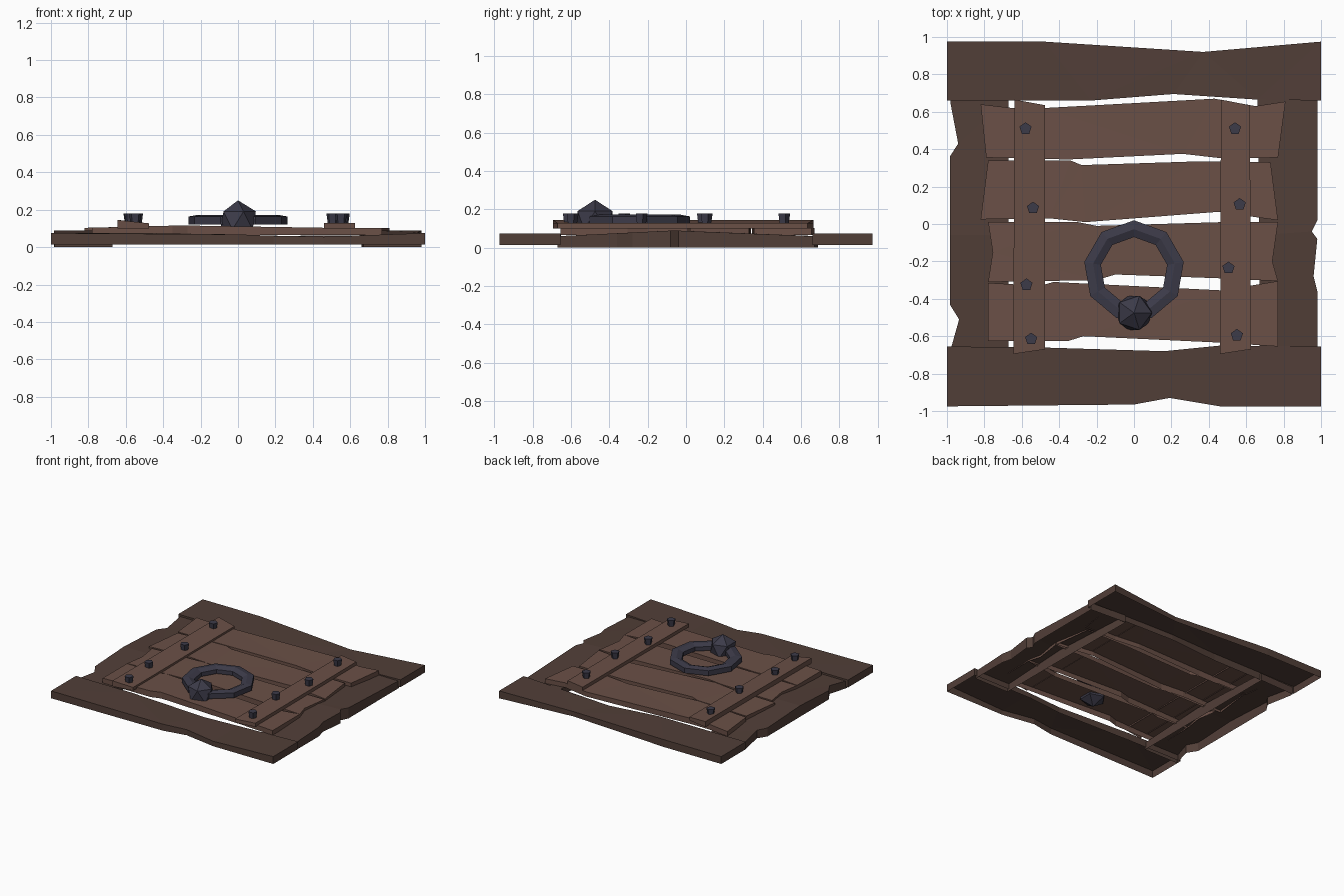
import bpy, bmesh
from math import sin, cos, pi

if "Cube" in bpy.data.objects:
    bpy.data.objects.remove(bpy.data.objects["Cube"])


def material(name, rgb):
    m = bpy.data.materials.new(name)
    m.diffuse_color = (*rgb, 1)
    m.use_nodes = True
    m.node_tree.nodes["Principled BSDF"].inputs["Base Color"].default_value = m.diffuse_color
    return m


DARK = material("dark_wood", (0.083, 0.049, 0.039))
WOOD = material("wood", (0.145, 0.080, 0.062))
IRON = material("iron", (0.045, 0.043, 0.066))


def finish(name, bm, mat):
    me = bpy.data.meshes.new(name)
    bm.to_mesh(me)
    bm.free()
    me.materials.append(mat)
    ob = bpy.data.objects.new(name, me)
    bpy.context.collection.objects.link(ob)
    return ob


def plank(name, outline, low, high, mat):
    """Top face plus side walls, open underneath; high is a height or f(x, y)."""
    top_z = high if callable(high) else (lambda x, y: high)
    n = len(outline)
    area = sum(outline[i - 1][0] * outline[i][1] - outline[i][0] * outline[i - 1][1]
               for i in range(n))
    if area < 0:
        outline = outline[::-1]
    bm = bmesh.new()
    top = [bm.verts.new((x, y, top_z(x, y))) for x, y in outline]
    bot = [bm.verts.new((x, y, low)) for x, y in outline]
    face = bm.faces.new(top)
    for i in range(n):
        bm.faces.new((top[i - 1], bot[i - 1], bot[i], top[i]))
    bmesh.ops.triangulate(bm, faces=[face])
    return finish(name, bm, mat)


# outer frame: back and front boards
def rail_z(x, y):
    return 0.075 - 0.022 * max(0, 1 - abs(x - 0.4) / 0.6)


plank("frame_back", [(-1, .975), (-.48, .975), (.37, .92), (1, .975), (1, .66), (.66, .665),
                     (.66, .68), (.21, .695), (-.23, .66), (-1, .66)], 0.015, rail_z, DARK)
plank("frame_front", [(-1, -.655), (-.5, -.66), (.16, -.68), (.46, -.65), (1, -.655), (1, -.975),
                      (.46, -.975), (.19, -.93), (0, -.965), (-1, -.975)], 0.015, rail_z, DARK)


# outer frame: chipped side boards
def side_z(x, y):
    return 0.09 - 0.03 * min(1, abs(y + 0.06) / 0.6)


plank("frame_left", [(-.98, .67), (-.98, .64), (-.94, .43), (-.985, .36), (-.985, -.06),
                     (-.985, -.43), (-.935, -.51), (-.98, -.67), (-.67, -.67), (-.67, -.06),
                     (-.67, .68)], 0, side_z, DARK)
plank("frame_right", [(.98, .67), (.98, .02), (.95, -.04), (.98, -.08), (.96, -.28), (.98, -.36),
                      (.98, -.67), (.67, -.67), (.67, -.06), (.66, .69)], 0, side_z, DARK)

# four rough slats
slats = [
    [(-.82, .64), (-.65, .62), (-.48, .62), (.43, .67), (.65, .63), (.81, .655), (.77, .355),
     (.48, .35), (.26, .375), (-.35, .345), (-.79, .355)],
    [(-.78, .34), (-.34, .34), (-.28, .315), (.35, .335), (.73, .33), (.77, .02), (.45, .065),
     (-.26, .01), (-.45, .03), (-.82, .025)],
    [(-.78, .01), (-.3, .01), (-.2, -.01), (.47, .01), (.77, .01), (.74, -.2), (.77, -.305),
     (.45, -.29), (-.1, -.27), (-.2, -.3), (-.78, -.31), (-.755, -.15)],
    [(-.78, -.315), (-.5, -.33), (-.43, -.31), (.47, -.355), (.62, -.33), (.77, -.305),
     (.77, -.655), (.48, -.635), (-.27, -.6), (-.35, -.625), (-.78, -.625)],
]
for i, pts in enumerate(slats):
    plank(f"slat_{i + 1}", pts, 0.065,
          lambda x, y: 0.103 + 0.013 * max(0, 1 - abs(x + 0.3) / 0.5), WOOD)

# two cross battens
plank("batten_left", [(-.64, .665), (-.475, .635), (-.475, -.67), (-.645, -.695)], 0.1,
      lambda x, y: 0.145 if x < -0.6 else 0.127, WOOD)
plank("batten_right", [(.465, .665), (.62, .635), (.625, -.67), (.46, -.695)], 0.1, 0.13, WOOD)

# five-sided nail heads
nails = [(-.58, .51), (-.54, .085), (-.575, -.325), (-.55, -.615),
         (.54, .51), (.565, .105), (.505, -.235), (.55, -.595)]
for i, (x, y) in enumerate(nails):
    bm = bmesh.new()
    bmesh.ops.create_cone(bm, cap_ends=True, segments=5, radius1=0.026, radius2=0.034, depth=0.055)
    bmesh.ops.translate(bm, verts=bm.verts, vec=(x, y, 0.152))
    finish(f"nail_{i + 1}", bm, IRON)

# nine-sided pull ring swept from a small profile (radius, height)
profile = [(.27, .122), (.27, .163), (.222, .172), (.18, .155), (.18, .122)]
bm = bmesh.new()
rings = []
for k in range(9):
    a = pi / 2 + k * 2 * pi / 9
    rings.append([bm.verts.new((r * cos(a), -0.25 + r * sin(a), z)) for r, z in profile])
for k in range(9):
    a, b = rings[k - 1], rings[k]
    for j in range(5):
        bm.faces.new((a[j - 1], b[j - 1], b[j], a[j]))
bmesh.ops.recalc_face_normals(bm, faces=bm.faces)
finish("pull_ring", bm, IRON)

# faceted knob holding the ring
bm = bmesh.new()
bmesh.ops.create_icosphere(bm, subdivisions=1, radius=0.107)
bmesh.ops.translate(bm, verts=bm.verts, vec=(0, -0.475, 0.143))
finish("ring_knob", bm, IRON)
